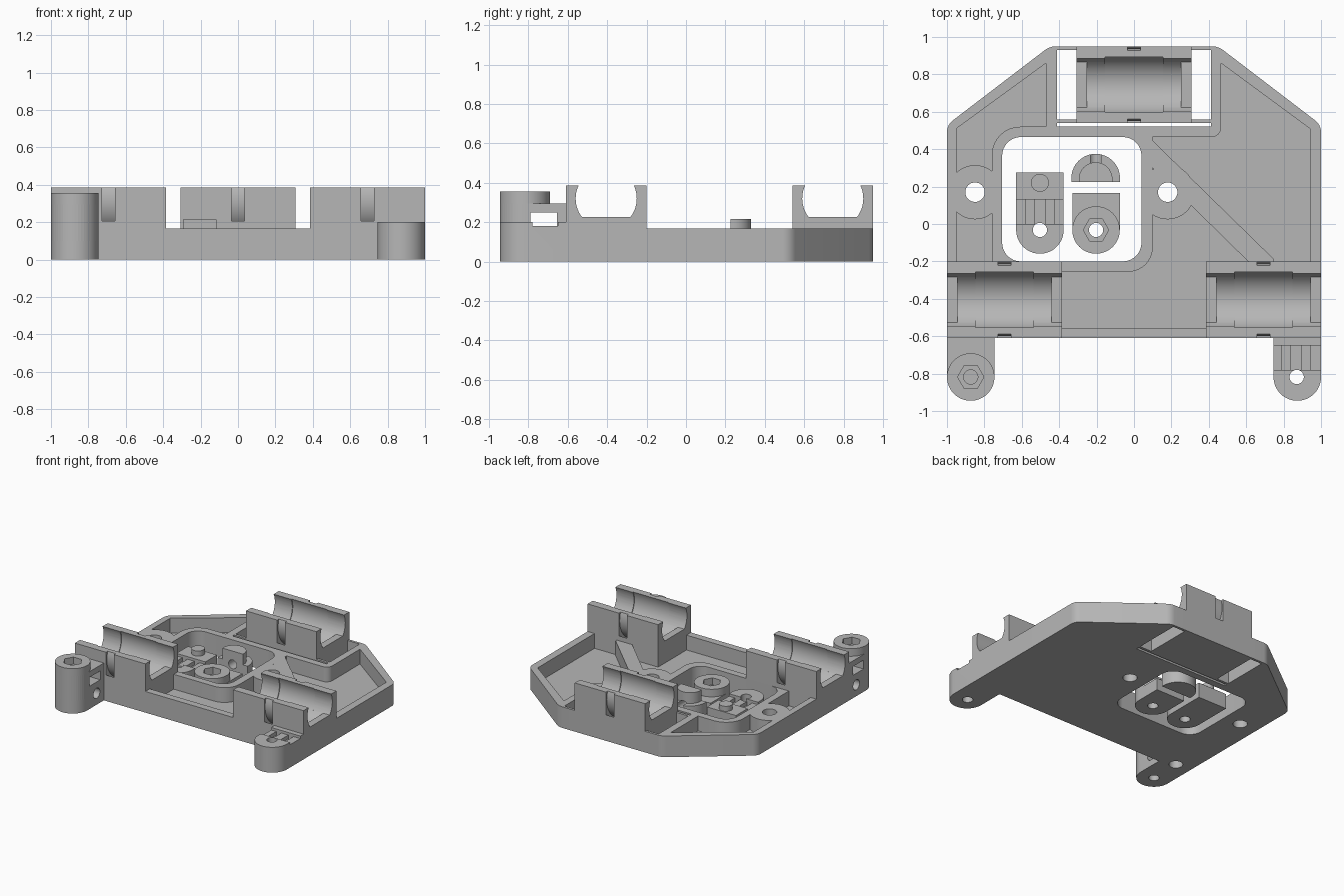
import bpy, bmesh, math
from mathutils import Vector

if "Cube" in bpy.data.objects:
    bpy.data.objects.remove(bpy.data.objects["Cube"])

grey = bpy.data.materials.new("plain_grey")
grey.use_nodes = True
grey.diffuse_color = (0.47, 0.47, 0.47, 1)
grey.node_tree.nodes["Principled BSDF"].inputs["Base Color"].default_value = grey.diffuse_color


# Profile helpers
def rounded(corners):
    """Polygon from (x, y[, radius]) corners, with arcs where a radius is given."""
    out = []
    for i, c in enumerate(corners):
        p = Vector(c[:2])
        if len(c) == 2:
            out.append(p)
            continue
        a = (Vector(corners[i - 1][:2]) - p).normalized()
        b = (Vector(corners[(i + 1) % len(corners)][:2]) - p).normalized()
        half = a.angle(b) / 2
        centre = p + (a + b).normalized() * c[2] / math.sin(half)
        start = p + a * c[2] / math.tan(half) - centre
        end = p + b * c[2] / math.tan(half) - centre
        turn = math.atan2(start.x * end.y - start.y * end.x, start.dot(end))
        for k in range(9):
            t = turn * k / 8
            out.append(centre + Vector((start.x * math.cos(t) - start.y * math.sin(t),
                                        start.x * math.sin(t) + start.y * math.cos(t))))
    return out


def arc(cx, cy, r, a0=0, a1=360, n=48):
    steps = n if a1 - a0 == 360 else n + 1
    angles = [math.radians(a0 + (a1 - a0) * k / n) for k in range(steps)]
    return [(cx + r * math.cos(t), cy + r * math.sin(t)) for t in angles]


def rect(x0, x1, y0, y1):
    return [(x0, y0), (x1, y0), (x1, y1), (x0, y1)]


def tongue(cx, cy, r, top):
    return arc(cx, cy, r, 180, 360, 24) + [(cx + r, top), (cx - r, top)]


def prism(name, pts, lo, hi, axis="z"):
    """Extrude a profile: (x, y) along z, (y, z) along x, or (x, z) along y."""
    place = {"z": lambda a, b, h: (a, b, h), "x": lambda a, b, h: (h, a, b),
             "y": lambda a, b, h: (a, h, b)}[axis]
    bm = bmesh.new()
    low = [bm.verts.new(place(p[0], p[1], lo)) for p in pts]
    high = [bm.verts.new(place(p[0], p[1], hi)) for p in pts]
    bm.faces.new(low)
    bm.faces.new(high)
    for i in range(len(pts)):
        bm.faces.new((low[i - 1], low[i], high[i], high[i - 1]))
    bmesh.ops.recalc_face_normals(bm, faces=bm.faces)
    mesh = bpy.data.meshes.new(name)
    bm.to_mesh(mesh)
    bm.free()
    mesh.materials.append(grey)
    obj = bpy.data.objects.new(name, mesh)
    bpy.context.collection.objects.link(obj)
    return obj


def combine(obj, tool, operation):
    mod = obj.modifiers.new("shape", "BOOLEAN")
    mod.object, mod.operation, mod.solver = tool, operation, "EXACT"
    bpy.context.view_layer.objects.active = obj
    bpy.ops.object.modifier_apply(modifier=mod.name)
    bpy.data.objects.remove(tool)


def cut(obj, pts, lo, hi, axis="z"):
    combine(obj, prism("cutter", pts, lo, hi, axis), "DIFFERENCE")


def add(obj, pts, lo, hi, axis="z"):
    combine(obj, prism("addition", pts, lo, hi, axis), "UNION")


RIM, FLOOR, TOP = 0.167, 0.05, 0.385

# Carriage plate with raised rim and sunken pockets
frame = prism("carriage_frame", rounded([
    (-1, -0.61), (1, -0.61), (1, 0.53, 0.08), (0.45, 0.95, 0.1),
    (-0.45, 0.95, 0.1), (-1, 0.53, 0.08)]), 0, RIM)
cut(frame, rounded([(-0.95, -0.2), (-0.76, -0.2), (-0.76, 0.52, 0.15), (-0.47, 0.52),
                    (-0.47, 0.86), (-0.95, 0.51)]), FLOOR, 1)
cut(frame, rounded([(-0.385, -0.555), (0.385, -0.555), (0.385, -0.2), (0.94, -0.2),
                    (0.94, 0.51), (0.465, 0.86), (0.465, 0.465, 0.05), (0.1, 0.465),
                    (0.1, -0.255, 0.13), (-0.385, -0.255)]), FLOOR, 1)

# Diagonal rib and screw bosses
add(frame, [(0.06, 0.48), (0.08, 0.465), (0.745, -0.185), (0.745, -0.23),
            (0.61, -0.23), (0.61, -0.2), (0.06, 0.34)], 0.01, RIM)
for x in (-0.85, 0.18):
    add(frame, arc(x, 0.17, 0.145), 0.01, RIM)

# Bearing holders
holders = ((0, 0.745, 0.308), (-0.692, -0.405, 0.308), (0.692, -0.405, 0.308))
for x, y, half in holders:
    add(frame, rect(x - half, x + half, y - 0.205, y + 0.205), 0, TOP)

# Corner tower and corner foot
add(frame, tongue(-0.873, -0.818, 0.127, -0.58), 0, 0.295)
add(frame, arc(-0.873, -0.818, 0.127), 0.1, 0.355)
add(frame, tongue(0.873, -0.818, 0.127, -0.58), 0, 0.2)

# Bearing seats with end lips and tie grooves
for x, y, half in holders:
    z, r = 0.32, 0.155
    cut(frame, arc(y, z, r, -37.8, 217.8), x - half - 0.1, x + half + 0.1, "x")
    cut(frame, arc(y, z, r), x - 0.252, x + 0.252, "x")
    cut(frame, arc(y, z, r + 0.006), x - 0.155, x + 0.155, "x")
    ring = prism("tie_ring", arc(y, z, 0.235), x - 0.035, x + 0.035, "x")
    cut(ring, arc(y, z, 0.195), x - 0.1, x + 0.1, "x")
    combine(frame, ring, "DIFFERENCE")

# Window, slots around the back holder and screw holes
cut(frame, rounded([(-0.705, -0.2, 0.1), (0.04, -0.2, 0.1), (0.04, 0.465, 0.1),
                    (-0.705, 0.465, 0.1)]), -1, 1)
for s in (-1, 1):
    cut(frame, rect(*sorted((s * 0.308, s * 0.412)), 0.56, 0.93), -1, 1)
cut(frame, rect(-0.412, 0.412, 0.52, 0.54), -1, 1)
for x in (-0.85, 0.18):
    cut(frame, arc(x, 0.17, 0.052), -1, 1)

# Tower details: nut pocket, belt slot, tension hole
cut(frame, arc(-0.873, -0.818, 0.07, n=6), 0.3, 1)
cut(frame, arc(-0.873, -0.818, 0.038), -1, 0.17)
cut(frame, arc(-0.873, -0.818, 0.038), 0.26, 0.32)
cut(frame, rect(-0.79, -0.655, 0.18, 0.25), -1.1, -0.7, "x")
cut(frame, arc(-0.7, 0.09, 0.04), -1.1, -0.7, "x")
cut(frame, arc(-0.87, -0.57, 0.05), -1, 0.06)


# Toothed belt channel shared by the foot and the loose clamp
def belt_channel(obj, x, y0, y1, z):
    cut(obj, rect(x - 0.2, x + 0.2, y0, y1), z, z + 0.1)
    for k in (-1, 1):
        cut(obj, rect(x + k * 0.0525 - 0.0225, x + k * 0.0525 + 0.0225, y0, y1), z - 0.03, z + 0.1)


belt_channel(frame, 0.865, -0.78, -0.65, 0.18)
cut(frame, arc(0.87, -0.818, 0.038), -1, 1)

# Loose toothed clamp with peg
clamp = prism("toothed_clamp", tongue(-0.503, -0.032, 0.127, 0.275), 0, 0.12)
add(clamp, arc(-0.503, 0.22, 0.048), 0.05, 0.16)
belt_channel(clamp, -0.503, 0, 0.13, 0.1)
cut(clamp, arc(-0.503, -0.032, 0.038), -1, 1)

# Loose nut clamp
nut_clamp = prism("nut_clamp", tongue(-0.203, -0.032, 0.127, 0.165), 0, 0.095)
add(nut_clamp, arc(-0.203, -0.032, 0.127), 0.02, 0.155)
cut(nut_clamp, arc(-0.203, -0.032, 0.068, n=6), 0.1, 1)
cut(nut_clamp, arc(-0.203, -0.032, 0.038), -1, 1)

# Loose half round tensioner
tensioner = prism("half_round_tensioner", arc(-0.205, 0.245, 0.13, 0, 180, 32)
                  + [(-0.335, 0.225), (-0.075, 0.225)], 0, 0.13)
add(tensioner, arc(-0.205, 0.24, 0.09, 0, 180, 32)
    + [(-0.295, 0.225), (-0.115, 0.225)], 0.03, 0.215)
cut(tensioner, arc(-0.205, 0.11, 0.035), 0.1, 0.5, "y")

# Smooth the round walls and keep the edges sharp
for obj in (frame, clamp, nut_clamp, tensioner):
    bpy.ops.object.select_all(action="DESELECT")
    obj.select_set(True)
    bpy.context.view_layer.objects.active = obj
    bpy.ops.object.shade_smooth_by_angle(angle=math.radians(30))
